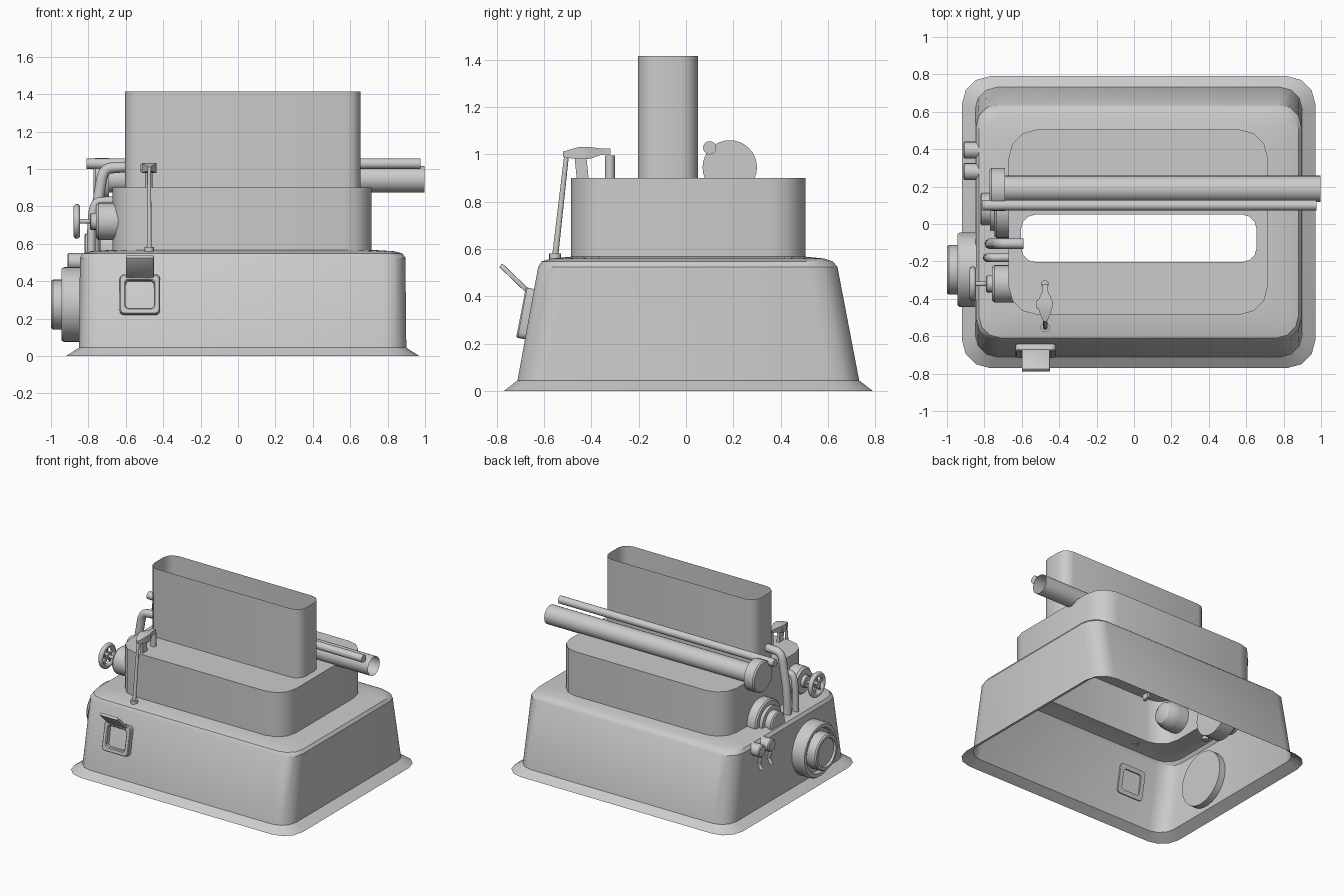
import bpy, bmesh, math
from mathutils import Vector, Matrix

if "Cube" in bpy.data.objects:
    bpy.data.objects.remove(bpy.data.objects["Cube"])

X = Vector((1, 0, 0))


def finish(name, bm, matrix=None):
    bmesh.ops.recalc_face_normals(bm, faces=bm.faces)
    if matrix:
        bm.transform(matrix)
    me = bpy.data.meshes.new(name)
    bm.to_mesh(me)
    bm.free()
    ob = bpy.data.objects.new(name, me)
    bpy.context.collection.objects.link(ob)
    return ob


def loft(name, rings, cap=False, loop=False, matrix=None):
    """Bridge closed rings of points that all have the same count."""
    bm = bmesh.new()
    vs = [[bm.verts.new(p) for p in ring] for ring in rings]
    pairs = list(zip(vs, vs[1:])) + ([(vs[-1], vs[0])] if loop else [])
    for a, b in pairs:
        for i in range(len(a)):
            j = (i + 1) % len(a)
            bm.faces.new((a[i], a[j], b[j], b[i]))
    if cap:
        bm.faces.new(vs[0])
        bm.faces.new(vs[-1])
    return finish(name, bm, matrix)


def rounded(x0, x1, y0, y1, r, z, seg=3):
    pts = []
    corners = [(x1 - r, y1 - r), (x0 + r, y1 - r), (x0 + r, y0 + r), (x1 - r, y0 + r)]
    for k, (cx, cy) in enumerate(corners):
        for i in range(seg + 1):
            a = math.pi / 2 * (k + i / seg)
            pts.append((cx + r * math.cos(a), cy + r * math.sin(a), z))
    return pts


def lathe(name, y, z, profile, cap=True, n=32):
    """Turn (x, radius) pairs round an axis parallel to x."""
    rings = [[(x, y + r * math.cos(2 * math.pi * i / n), z + r * math.sin(2 * math.pi * i / n))
              for i in range(n)] for x, r in profile]
    return loft(name, rings, cap)


def rod(name, a, b, r0, r1=None, n=16):
    a, b = Vector(a), Vector(b)
    bm = bmesh.new()
    bmesh.ops.create_cone(bm, cap_ends=True, segments=n, radius1=r0,
                          radius2=r0 if r1 is None else r1, depth=(b - a).length)
    q = (b - a).to_track_quat('Z', 'Y').to_matrix().to_4x4()
    return finish(name, bm, Matrix.Translation((a + b) / 2) @ q)


def box(name, centre, size, rx=0.0, bevel=0.0):
    bm = bmesh.new()
    bmesh.ops.create_cube(bm, size=1, matrix=Matrix.Diagonal((*size, 1)))
    if bevel:
        bmesh.ops.bevel(bm, geom=bm.edges[:], offset=bevel, segments=2, affect='EDGES', profile=0.5)
    return finish(name, bm, Matrix.Translation(centre) @ Matrix.Rotation(rx, 4, 'X'))


def pipe(name, pts, r):
    cu = bpy.data.curves.new(name, 'CURVE')
    cu.dimensions = '3D'
    cu.bevel_depth = r
    cu.bevel_resolution = 3
    cu.use_fill_caps = True
    sp = cu.splines.new('NURBS')
    sp.points.add(len(pts) - 1)
    for p, co in zip(sp.points, pts):
        p.co = (*co, 1)
    sp.use_endpoint_u = True
    sp.order_u = 3
    ob = bpy.data.objects.new(name, cu)
    bpy.context.collection.objects.link(ob)


# Open shell: flared skirt, tapered housing, raised tier and hopper
loft("housing_shell", [
    rounded(-.92, .97, -.77, .79, .15, 0, 3),
    rounded(-.85, .90, -.712, .732, .12, .045),
    rounded(-.845, .895, -.625, .64, .12, .525),
    rounded(-.83, .88, -.61, .62, .12, .548),
    rounded(-.79, .84, -.57, .585, .12, .56),
    rounded(-.67, .715, -.485, .505, .15, .568),
    rounded(-.67, .715, -.485, .505, .15, .90),
    rounded(-.603, .655, -.203, .05, .075, .90),
    rounded(-.603, .655, -.203, .05, .075, 1.415)])

# Stepped drive cover on the left wall
lathe("drive_cover", -.245, .275,
      [(-.80, .2), (-.93, .2), (-.945, .19), (-.945, .165), (-.92, .155), (-.92, .133),
       (-.99, .133), (-1.0, .125), (-1.0, .105), (-.985, .1)], n=40)

# Two hanging latches behind the drive cover
for i, y in enumerate((.28, .395)):
    lathe(f"latch_disc_{i}", y, .505, [(-.83, .045), (-.905, .045), (-.912, .038)], n=20)
    pipe(f"latch_lever_{i}", [(-.885, y, .50), (-.90, y, .44), (-.87, y - .01, .40),
                              (-.90, y - .01, .36)], .013)

# Stepped pulley half sunk into the housing shoulder
lathe("shoulder_pulley", .08, .57,
      [(-.62, .155), (-.735, .155), (-.745, .145), (-.745, .115), (-.77, .115), (-.77, .085),
       (-.815, .085), (-.822, .075)])

# Long open roller tube with end cap, and the slim tube beside it
lathe("roller_tube", .188, .945, [(-.70, .07), (.997, .07)], cap=False)
lathe("roller_cap", .185, .945, [(-.69, .115), (-.762, .115), (-.772, .106)])
lathe("slim_tube", .10, 1.028, [(-.81, .028), (.975, .028)], n=20)

# Feed pipes climbing the left side
pipe("hopper_pipe", [(-.77, -.105, .54), (-.77, -.105, .70), (-.74, -.105, .88),
                     (-.72, -.105, 1.0), (-.64, -.105, 1.01), (-.59, -.105, 1.01)], .029)
pipe("tier_pipe", [(-.785, -.18, .54), (-.785, -.18, .70), (-.77, -.18, .82),
                   (-.72, -.18, .83), (-.65, -.18, .83)], .023)

# Valve housing with shaft and handwheel
wy, wz = -.32, .72
lathe("valve_body", wy, wz, [(-.50, .04), (-.52, .075), (-.56, .095), (-.60, .1),
                             (-.745, .1), (-.76, .088)])
lathe("valve_collar", wy, wz, [(-.74, .045), (-.785, .045), (-.79, .04)], n=20)
lathe("wheel_shaft", wy, wz, [(-.76, .012), (-.87, .012)], n=12)
lathe("wheel_hub", wy, wz, [(-.845, .025), (-.878, .025)], n=16)
n = 12
lathe_rim = [(-.862 + .018 * math.cos(2 * math.pi * i / n),
              .075 + .018 * math.sin(2 * math.pi * i / n)) for i in range(n + 1)]
lathe("wheel_rim", wy, wz, lathe_rim, cap=False)
for i in range(5):
    a = 2 * math.pi * i / 5 + .3
    rod(f"wheel_spoke_{i}", (-.862, wy, wz),
        (-.862, wy + .072 * math.cos(a), wz + .072 * math.sin(a)), .009, n=8)

# Rocker lever at the front: pull rod, pivot bracket, beam and plunger
lx = -.475
rod("pull_rod", (lx, -.553, .57), (lx, -.505, .995), .013, .010)
rod("rod_foot", (lx, -.553, .555), (lx, -.553, .582), .025)
box("pivot_bracket", (lx, -.44, .93), (.022, .05, .14), rx=.1)
box("pivot_block", (-.48, -.43, 1.005), (.085, .045, .045), bevel=.006)
beam = [(-.52, .010, .99, 1.012), (-.50, .02, .985, 1.018), (-.45, .038, .98, 1.032),
        (-.41, .038, .98, 1.032), (-.36, .016, .998, 1.025), (-.32, .016, 1.0, 1.025)]
loft("rocker_beam", [[(lx - w, y, a), (lx + w, y, a), (lx + w, y, b), (lx - w, y, b)]
                     for y, w, a, b in beam], cap=True)
rod("plunger", (-.477, -.322, .89), (-.477, -.322, .995), .021)

# Hatch frame lying on the sloped front wall, with raised flap
tilt = math.pi / 2 - .19
m = Matrix.Translation((-.525, -.662, .325)) @ Matrix.Rotation(tilt, 4, 'X')


def hatch(h, r, z):
    return rounded(-h, h, -h, h, r, z)


loft("hatch_frame", [hatch(.108, .025, -.012), hatch(.108, .025, .030), hatch(.103, .022, .036),
                     hatch(.082, .022, .036), hatch(.076, .02, .030), hatch(.076, .02, -.012)],
     loop=True, matrix=m)
box("hatch_flap", (-.525, -.727, .478), (.15, .155, .02), rx=math.radians(136), bevel=.004)
rod("hatch_hinge", (-.605, -.668, .425), (-.445, -.668, .425), .012, n=12)

# Smooth shading with crisp edges
for ob in bpy.data.objects:
    if ob.type == 'MESH':
        bpy.ops.object.select_all(action='DESELECT')
        bpy.context.view_layer.objects.active = ob
        ob.select_set(True)
        bpy.ops.object.shade_smooth_by_angle(angle=math.radians(32))
